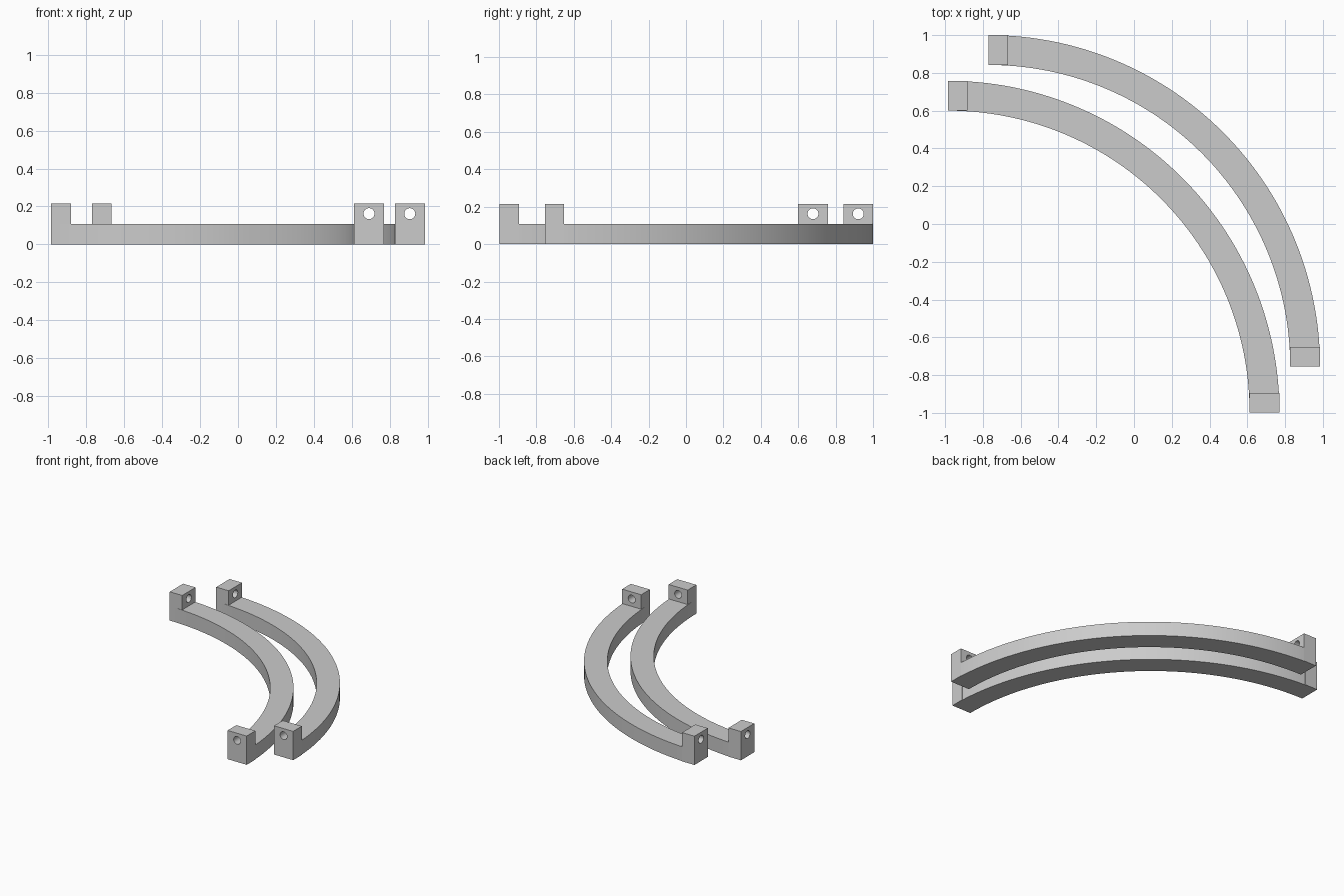
import bpy, bmesh, math
from mathutils import Matrix, Vector

if "Cube" in bpy.data.objects:
    bpy.data.objects.remove(bpy.data.objects["Cube"])

R_OUT, R_IN = 1.755, 1.597      # rail radii
RAIL_H, BLOCK_H = 0.107, 0.215  # heights
BLOCK_L = 0.103                 # block length along the rail
HOLE_Z, HOLE_R = 0.162, 0.029
R_MID, WIDTH = (R_OUT + R_IN) / 2, R_OUT - R_IN

grey = bpy.data.materials.new("plain grey")
grey.diffuse_color = (0.6, 0.6, 0.6, 1)
grey.use_nodes = True
grey.node_tree.nodes["Principled BSDF"].inputs["Base Color"].default_value = grey.diffuse_color


def add_object(name, bm):
    bmesh.ops.recalc_face_normals(bm, faces=bm.faces)
    mesh = bpy.data.meshes.new(name)
    bm.to_mesh(mesh)
    bm.free()
    mesh.materials.append(grey)
    obj = bpy.data.objects.new(name, mesh)
    bpy.context.collection.objects.link(obj)
    return obj


def smooth(obj):
    bpy.ops.object.select_all(action='DESELECT')
    obj.select_set(True)
    bpy.context.view_layer.objects.active = obj
    bpy.ops.object.shade_smooth_by_angle(angle=math.radians(30))


def curved_rail(name, cx, cy, steps=64):
    """Rectangular section swept through a quarter circle, ends inside the blocks."""
    bm = bmesh.new()
    rings = []
    a0, a1 = 0.03, math.pi / 2 - 0.03
    for i in range(steps + 1):
        a = a0 + (a1 - a0) * i / steps
        rings.append([bm.verts.new((cx + r * math.cos(a), cy + r * math.sin(a), z))
                      for r, z in ((R_IN, 0), (R_OUT, 0), (R_OUT, RAIL_H), (R_IN, RAIL_H))])
    for p, q in zip(rings, rings[1:]):
        for k in range(4):
            bm.faces.new((p[k], p[(k + 1) % 4], q[(k + 1) % 4], q[k]))
    bm.faces.new(rings[0])
    bm.faces.new(rings[-1])
    smooth(add_object(name, bm))


def end_block(name, center, along_x):
    """Upright block with a round hole bored along the rail direction."""
    size = (BLOCK_L, WIDTH, BLOCK_H) if along_x else (WIDTH, BLOCK_L, BLOCK_H)
    bm = bmesh.new()
    bmesh.ops.create_cube(bm, size=1, matrix=Matrix.Translation(
        Vector((*center, BLOCK_H / 2))) @ Matrix.Diagonal((*size, 1)))
    block = add_object(name, bm)
    # hole cutter
    bm = bmesh.new()
    turn = Matrix.Rotation(math.pi / 2, 4, 'Y' if along_x else 'X')
    bmesh.ops.create_cone(bm, cap_ends=True, segments=32, radius1=HOLE_R,
                          radius2=HOLE_R, depth=BLOCK_L * 2,
                          matrix=Matrix.Translation(Vector((*center, HOLE_Z))) @ turn)
    cutter = add_object(name + "_hole_cutter", bm)
    cutter.hide_render = True
    mod = block.modifiers.new("hole", 'BOOLEAN')
    mod.operation = 'DIFFERENCE'
    mod.solver = 'EXACT'
    mod.object = cutter
    bpy.context.view_layer.objects.active = block
    bpy.ops.object.modifier_apply(modifier=mod.name)
    bpy.data.objects.remove(cutter)
    smooth(block)


# two identical curved handles, side by side
for label, cx, cy in (("front", -0.985, -0.997), ("back", -0.77, -0.755)):
    curved_rail(label + "_curved_rail", cx, cy)
    end_block(label + "_left_block", (cx + BLOCK_L / 2, cy + R_MID), True)
    end_block(label + "_right_block", (cx + R_MID, cy + BLOCK_L / 2), False)
